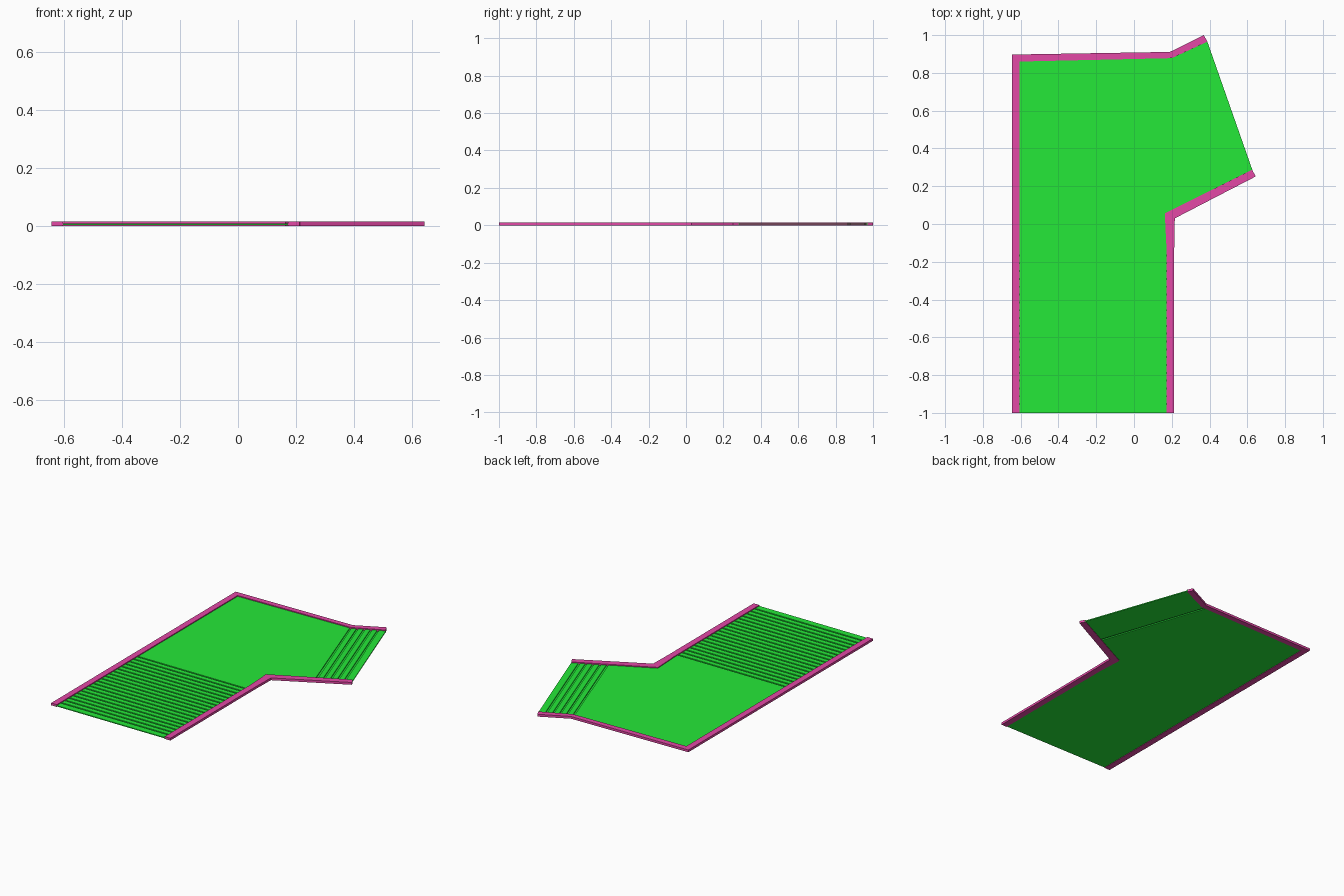
import bpy, bmesh
from mathutils import Vector

if "Cube" in bpy.data.objects:
    bpy.data.objects.remove(bpy.data.objects["Cube"])


def material(name, rgb):
    m = bpy.data.materials.new(name)
    m.diffuse_color = (*rgb, 1)
    m.use_nodes = True
    m.node_tree.nodes["Principled BSDF"].inputs["Base Color"].default_value = m.diffuse_color
    return m


GREEN = material("green", (0.018, 0.81, 0.04))
PINK = material("pink", (0.77, 0.065, 0.38))


def finish(name, bm, mat):
    me = bpy.data.meshes.new(name)
    bm.to_mesh(me)
    bm.free()
    me.materials.append(mat)
    bpy.context.collection.objects.link(bpy.data.objects.new(name, me))


def plates(name, shapes):
    """Flat outlines extruded z0..z1; z1=None is an underside-only sheet,
    z0=None a top-only sheet."""
    bm = bmesh.new()
    for pts, z0, z1 in shapes:
        n = len(pts)
        area = sum(pts[i - 1][0] * pts[i][1] - pts[i][0] * pts[i - 1][1]
                   for i in range(n))
        if area < 0:
            pts = pts[::-1]
        low = high = None
        if z0 is not None:
            low = [bm.verts.new((p[0], p[1], z0)) for p in pts]
            bm.faces.new(low[::-1])
        if z1 is not None:
            high = [bm.verts.new((p[0], p[1], z1)) for p in pts]
            bm.faces.new(high)
        if low and high:
            for i in range(n):
                j = (i + 1) % n
                bm.faces.new((low[i], low[j], high[j], high[i]))
    finish(name, bm, GREEN)


def kerb(name, outer, inner, z1=0.015):
    """Mitred kerb following an outer and an inner path."""
    bm = bmesh.new()
    rings = [[bm.verts.new(v) for v in
              ((*o, 0), (*i, 0), (*i, z1), (*o, z1))]
             for o, i in zip(outer, inner)]
    for a, b in zip(rings, rings[1:]):
        for k in range(4):
            l = (k + 1) % 4
            bm.faces.new((a[k], a[l], b[l], b[k]))
    bm.faces.new(rings[0])
    bm.faces.new(rings[-1])
    bmesh.ops.recalc_face_normals(bm, faces=bm.faces)
    finish(name, bm, PINK)


Z0, Z1 = 0.003, 0.009        # floor slab


def stairs(name, left, right, gap, first_sheet=False):
    """Treads with open slots between them, closed only on the underside."""
    shapes = []
    last = len(left) - 2
    for i in range(last + 1):
        a, b = Vector(left[i]), Vector(left[i + 1])
        c, d = Vector(right[i]), Vector(right[i + 1])
        t = gap / (b - a).length
        if i == 0 and first_sheet:
            a2, c2 = a.lerp(b, t), c.lerp(d, t)
            shapes.append(((a, c, c2, a2), None, Z1))
            a, c = a2, c2
        if i == last:
            shapes.append(((a, c, d, b), Z0, Z1))
        else:
            am, cm = b.lerp(Vector(left[i]), t), d.lerp(Vector(right[i]), t)
            shapes.append(((a, c, cm, am), Z0, Z1))
            shapes.append(((am, cm, d, b), Z0, None))
    plates(name, shapes)


# Kerbs along both sides
kerb("long_kerb",
     [(-0.645, -1), (-0.645, 0.897), (0.19, 0.911), (0.37, 1.0)],
     [(-0.605, -1), (-0.605, 0.86), (0.20, 0.878), (0.388, 0.965)])
kerb("short_kerb",
     [(0.213, -1), (0.213, -0.13), (0.216, 0.03), (0.645, 0.252)],
     [(0.172, -1), (0.172, -0.13), (0.163, 0.056), (0.625, 0.287)])

# Flat landing, tucked slightly under the kerbs
plates("landing", [([(-0.613, -0.13), (0.18, -0.13), (0.172, 0.05),
                     (0.404, 0.166), (0.163, 0.885), (-0.613, 0.868)],
                    Z0, Z1)])

# Long straight flight
N = 21
ys = [-0.13 - 0.87 * i / N for i in range(N + 1)]
stairs("long_flight", [(-0.613, y) for y in ys], [(0.18, y) for y in ys], 0.01)

# Short angled flight
top = [(0.163, 0.885)] + [(0.198 + 0.0376 * i, 0.886 + 0.0172 * i)
                          for i in range(6)]
low = [(0.404 + 0.0375 * i, 0.166 + 0.0189 * i) for i in range(7)]
stairs("short_flight", top, low, 0.011, True)
